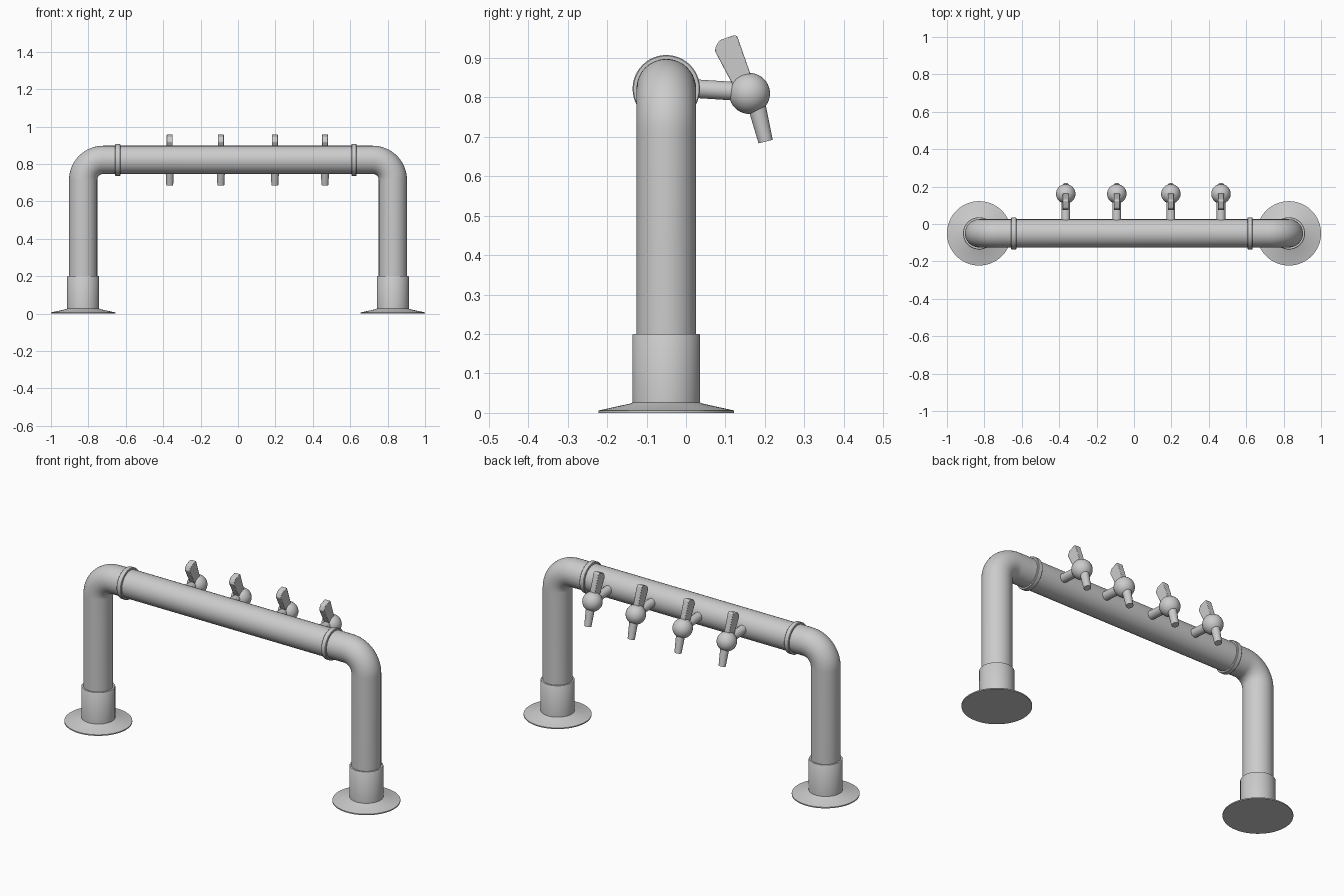
import bpy, bmesh
from math import pi, sin, cos
from mathutils import Vector, Matrix

if "Cube" in bpy.data.objects:
    bpy.data.objects.remove(bpy.data.objects["Cube"])

Y, Z, R = -0.05, 0.822, 0.0755      # pipe axis and radius
LEG, BEND = 0.828, 0.108            # leg position and elbow radius


def finish(name, bm, bevel=0.0):
    bmesh.ops.recalc_face_normals(bm, faces=bm.faces)
    me = bpy.data.meshes.new(name)
    bm.to_mesh(me)
    bm.free()
    ob = bpy.data.objects.new(name, me)
    bpy.context.collection.objects.link(ob)
    if bevel:
        m = ob.modifiers.new("bevel", 'BEVEL')
        m.width, m.segments, m.limit_method = bevel, 2, 'ANGLE'
    bpy.ops.object.select_all(action='DESELECT')
    ob.select_set(True)
    bpy.context.view_layer.objects.active = ob
    bpy.ops.object.shade_smooth_by_angle(angle=0.6)
    return ob


def lathe(name, profile, origin, direction, n=48):
    """Revolve (radius, height) points about an axis."""
    rot = Vector(direction).to_track_quat('Z', 'Y').to_matrix().to_4x4()
    mat = Matrix.Translation(origin) @ rot
    bm = bmesh.new()
    vs = [bm.verts.new((r, 0, h)) for r, h in profile]
    es = [bm.edges.new(p) for p in zip(vs, vs[1:])]
    bmesh.ops.spin(bm, geom=vs + es, axis=(0, 0, 1), cent=(0, 0, 0),
                   steps=n, angle=2 * pi)
    bmesh.ops.remove_doubles(bm, verts=bm.verts, dist=1e-5)
    bm.transform(mat)
    return finish(name, bm)


def cone(name, a, b, r1, r2):
    a, b = Vector(a), Vector(b)
    h = (b - a).length
    return lathe(name, [(0, 0), (r1, 0), (r2, h), (0, h)], a, b - a, 32)


def tube(name, path, r, n=48):
    """Sweep a circle along a path lying in the XZ plane."""
    bm = bmesh.new()
    rings = []
    for i, p in enumerate(path):
        t = (path[min(i + 1, len(path) - 1)] - path[max(i - 1, 0)]).normalized()
        side = Vector((0, 1, 0)).cross(t)
        rings.append([bm.verts.new(p + side * (r * cos(2 * pi * k / n))
                                   + Vector((0, r * sin(2 * pi * k / n), 0)))
                      for k in range(n)])
    for a, b in zip(rings, rings[1:]):
        for k in range(n):
            bm.faces.new((a[k], a[k - 1], b[k - 1], b[k]))
    bm.faces.new(rings[0])
    bm.faces.new(rings[-1])
    return finish(name, bm)


# main arch pipe: left leg, elbow, beam, elbow, right leg
half = [Vector((-LEG, Y, 0.02))]
for i in range(17):
    a = pi / 2 * i / 16
    half.append(Vector((-LEG + BEND * (1 - cos(a)), Y, Z - BEND + BEND * sin(a))))
tube("arch_pipe", half + [Vector((-p.x, p.y, p.z)) for p in reversed(half)], R)

# foot flanges with collars
foot = [(0, 0), (0.172, 0), (0.172, 0.006), (0.09, 0.024), (0.086, 0.026),
        (0.086, 0.197), (0.084, 0.2), (0.07, 0.2)]
for side, x in (("left", -LEG), ("right", LEG)):
    lathe(side + "_foot", foot, (x, Y, 0), (0, 0, 1), 64)

# joint rings on the beam
ring = [(0.07, -0.0135), (0.083, -0.0135), (0.0855, -0.011),
        (0.0855, 0.011), (0.083, 0.0135), (0.07, 0.0135)]
for side, x in (("left", -0.643), ("right", 0.621)):
    lathe(side + "_joint_ring", ring, (x, Y, Z), (1, 0, 0))

# taps
handle = [(0.073, 0.918), (0.076, 0.93), (0.085, 0.945), (0.122, 0.958),
          (0.13, 0.955), (0.165, 0.855), (0.165, 0.82), (0.125, 0.82)]
for i, x in enumerate((-0.365, -0.092, 0.197, 0.465), 1):
    cone(f"tap_{i}_stem", (x, -0.02, 0.825), (x, 0.15, 0.814), 0.0235, 0.0235)
    ball = [(0.052 * sin(pi * k / 20), -0.052 * cos(pi * k / 20)) for k in range(21)]
    lathe(f"tap_{i}_ball", ball, (x, 0.161, 0.81), (0, 0, 1), 40)
    cone(f"tap_{i}_spout", (x, 0.174, 0.80), (x, 0.202, 0.688), 0.024, 0.0185)
    bm = bmesh.new()
    f = bm.faces.new([bm.verts.new((x - 0.016, y, z)) for y, z in handle])
    g = bmesh.ops.extrude_face_region(bm, geom=[f])["geom"]
    bmesh.ops.translate(bm, vec=(0.032, 0, 0),
                        verts=[v for v in g if isinstance(v, bmesh.types.BMVert)])
    finish(f"tap_{i}_handle", bm, 0.003)
